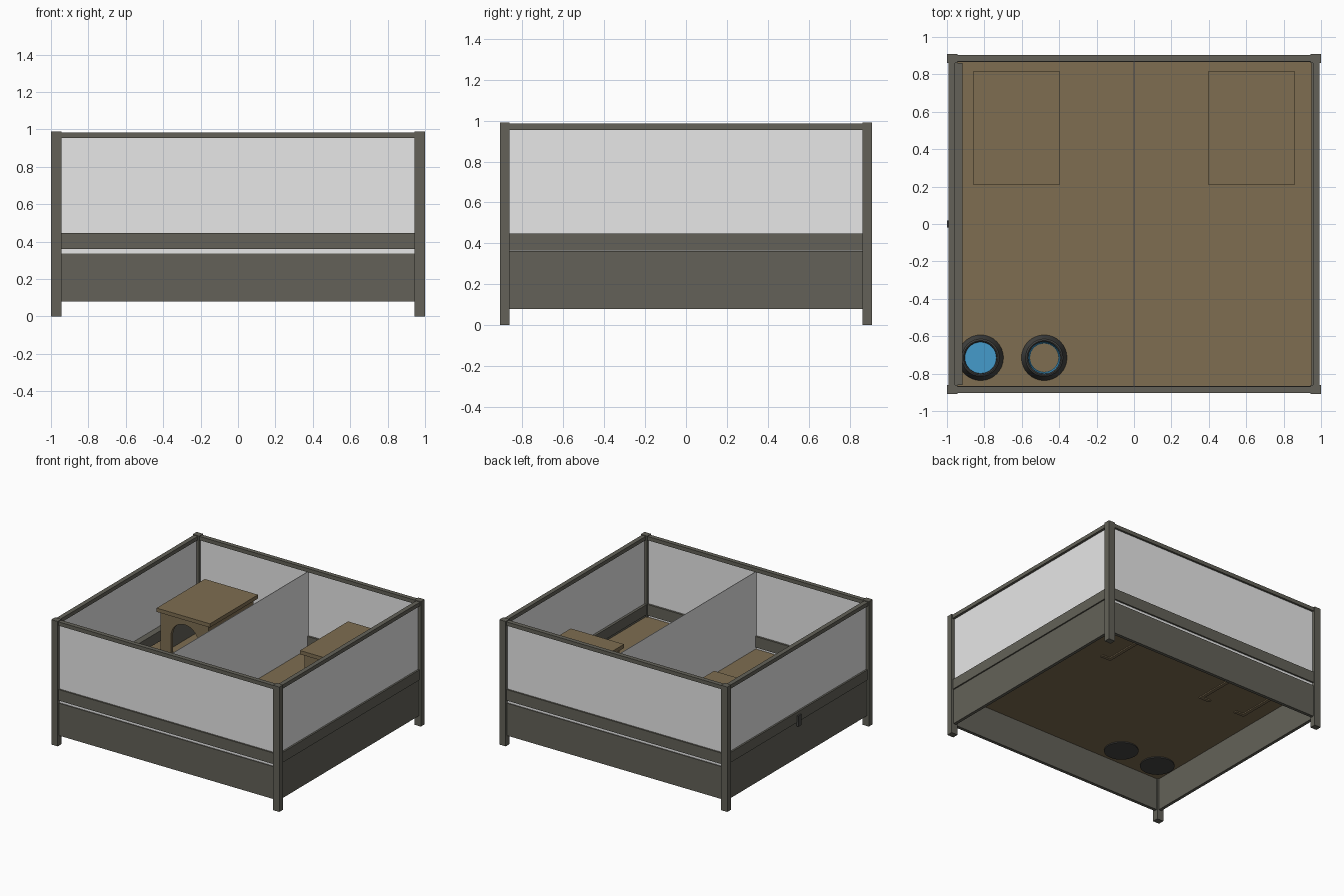
import bpy, bmesh, math
from mathutils import Vector

cube = bpy.data.objects.get("Cube")
if cube:
    bpy.data.objects.remove(cube, do_unlink=True)


def material(name, rgb):
    m = bpy.data.materials.new(name)
    m.diffuse_color = (*rgb, 1)
    m.use_nodes = True
    m.node_tree.nodes["Principled BSDF"].inputs["Base Color"].default_value = (*rgb, 1)
    return m


FRAME = material("grey_green_frame", (0.125, 0.121, 0.098))
PANEL = material("pale_panel", (0.8, 0.8, 0.8))
WOOD = material("brown_wood", (0.21, 0.155, 0.083))
BOWL = material("dark_bowl", (0.06, 0.06, 0.056))
WATER = material("blue_water", (0.06, 0.33, 0.6))


def finish(name, bm, *mats):
    bmesh.ops.recalc_face_normals(bm, faces=bm.faces)
    me = bpy.data.meshes.new(name)
    bm.to_mesh(me)
    bm.free()
    for m in mats:
        me.materials.append(m)
    ob = bpy.data.objects.new(name, me)
    bpy.context.collection.objects.link(ob)
    return ob


def box(name, x, y, z, mat):
    """Box from (min, max) ranges on each axis."""
    bm = bmesh.new()
    bmesh.ops.create_cube(bm, size=1)
    for v in bm.verts:
        v.co = Vector([r[0] if c < 0 else r[1] for c, r in zip(v.co, (x, y, z))])
    return finish(name, bm, mat)


def span(s, a, b):
    """Range between distances a and b on side s of the centre."""
    return tuple(sorted((s * a, s * b)))


def lathe(name, profile, center, mats, steps=32):
    bm = bmesh.new()
    verts = [bm.verts.new((r, 0, z)) for r, z in profile]
    edges = [bm.edges.new(p) for p in zip(verts, verts[1:])]
    bmesh.ops.spin(bm, geom=verts + edges, cent=(0, 0, 0), axis=(0, 0, 1),
                   angle=math.tau, steps=steps, use_duplicate=False)
    bmesh.ops.remove_doubles(bm, verts=bm.verts, dist=0.0005)
    # Inner faces take the second colour
    if len(mats) > 1:
        for f in bm.faces:
            c = f.calc_center_median()
            if c.xy.length < 0.083 and c.z > 0.35:
                f.material_index = 1
    bmesh.ops.translate(bm, verts=bm.verts, vec=(*center, 0))
    ob = finish(name, bm, *mats)
    bpy.ops.object.select_all(action='DESELECT')
    ob.select_set(True)
    bpy.context.view_layer.objects.active = ob
    bpy.ops.object.shade_smooth_by_angle(angle=math.radians(30))
    return ob


X, Y = 0.944, 0.862      # inner limits of the corner posts

# Corner posts
for sx, side in ((-1, "right"), (1, "left")):
    for sy, end in ((-1, "front"), (1, "back")):
        box(f"post_{end}_{side}", span(sx, X, 1), span(sy, Y, 0.91), (0, 0.99), FRAME)

# Front and back walls, with a narrow gap above the skirt
for s, end in ((-1, "front"), (1, "back")):
    box(f"{end}_skirt", (-X, X), span(s, 0.87, 0.895), (0.08, 0.337), FRAME)
    box(f"{end}_middle_rail", (-X, X), span(s, 0.865, 0.9), (0.36, 0.447), FRAME)
    box(f"{end}_panel", (-X, X), span(s, 0.881, 0.887), (0.33, 0.957), PANEL)
    box(f"{end}_top_rail", (-X, X), span(s, 0.868, 0.903), (0.955, 0.985), FRAME)

# Side walls
for s, side, inner in ((-1, "right", 0.918), (1, "left", 0.948)):
    box(f"{side}_skirt", span(s, 0.958, 0.982), (-Y, Y), (0.08, 0.362), FRAME)
    box(f"{side}_middle_rail", span(s, inner, 0.988), (-Y, Y), (0.366, 0.447), FRAME)
    box(f"{side}_panel", span(s, 0.968, 0.974), (-Y, Y), (0.36, 0.957), PANEL)
    box(f"{side}_top_rail", span(s, 0.957, 0.993), (-Y, Y), (0.955, 0.985), FRAME)

# Latch on the side wall
box("latch", (-1, -0.98), (-0.018, 0.018), (0.335, 0.42), BOWL)

# Floor and central divider
box("floor", (-0.962, 0.962), (-0.872, 0.872), (0.337, 0.345), WOOD)
box("divider", (-0.002, 0.002), (-0.88, 0.88), (0.345, 0.957), PANEL)


def arched_wall(name, cx, half, door, y, z):
    """Wall with an arched doorway open at the bottom."""
    spring = z[1] - 0.05 - door
    outline = [(-half, z[0]), (-half, z[1]), (half, z[1]), (half, z[0]), (door, z[0])]
    outline += [(door * math.cos(a), spring + door * math.sin(a))
                for a in (math.pi * i / 16 for i in range(17))]
    outline.append((-door, z[0]))
    bm = bmesh.new()
    face = bm.faces.new([bm.verts.new((cx + px, y[0], pz)) for px, pz in outline])
    new = bmesh.ops.extrude_face_region(bm, geom=[face])["geom"]
    bmesh.ops.translate(bm, vec=(0, y[1] - y[0], 0),
                        verts=[v for v in new if isinstance(v, bmesh.types.BMVert)])
    return finish(name, bm, WOOD)


# Two shelters with arched doorways
WALL = (0.328, 0.662)
for s, side in ((-1, "right"), (1, "left")):
    cx = s * 0.63
    name = f"{side}_shelter"
    box(f"{name}_roof", span(s, 0.395, 0.862), (0.212, 0.815), (0.66, 0.69), WOOD)
    arched_wall(f"{name}_front", cx, 0.21, 0.12, (0.232, 0.258), WALL)
    box(f"{name}_back", (cx - 0.21, cx + 0.21), (0.77, 0.796), WALL, WOOD)
    for d in (-1, 1):
        lo, hi = sorted((cx + d * 0.184, cx + d * 0.21))
        box(f"{name}_side", (lo, hi), (0.258, 0.77), WALL, WOOD)
        lo, hi = sorted((cx + d * 0.179, cx + d * 0.184))
        box(f"{name}_lining", (lo, hi), (0.26, 0.768), (0.345, 0.66), FRAME)

# Bowls: one of water, one of feed
PROFILE = [(0, 0.328), (0.125, 0.328), (0.122, 0.345), (0.1, 0.415),
           (0.092, 0.42), (0.086, 0.415), (0.078, 0.36), (0, 0.36)]
lathe("water_bowl", PROFILE, (-0.82, -0.715), [BOWL])
lathe("water", [(0, 0.362), (0.082, 0.362), (0.085, 0.4), (0, 0.4)], (-0.82, -0.715), [WATER])
lathe("feed_bowl", PROFILE, (-0.48, -0.715), [BOWL, WATER])
lathe("feed", [(0, 0.358), (0.076, 0.358), (0.076, 0.365), (0, 0.365)], (-0.48, -0.715), [WOOD])
